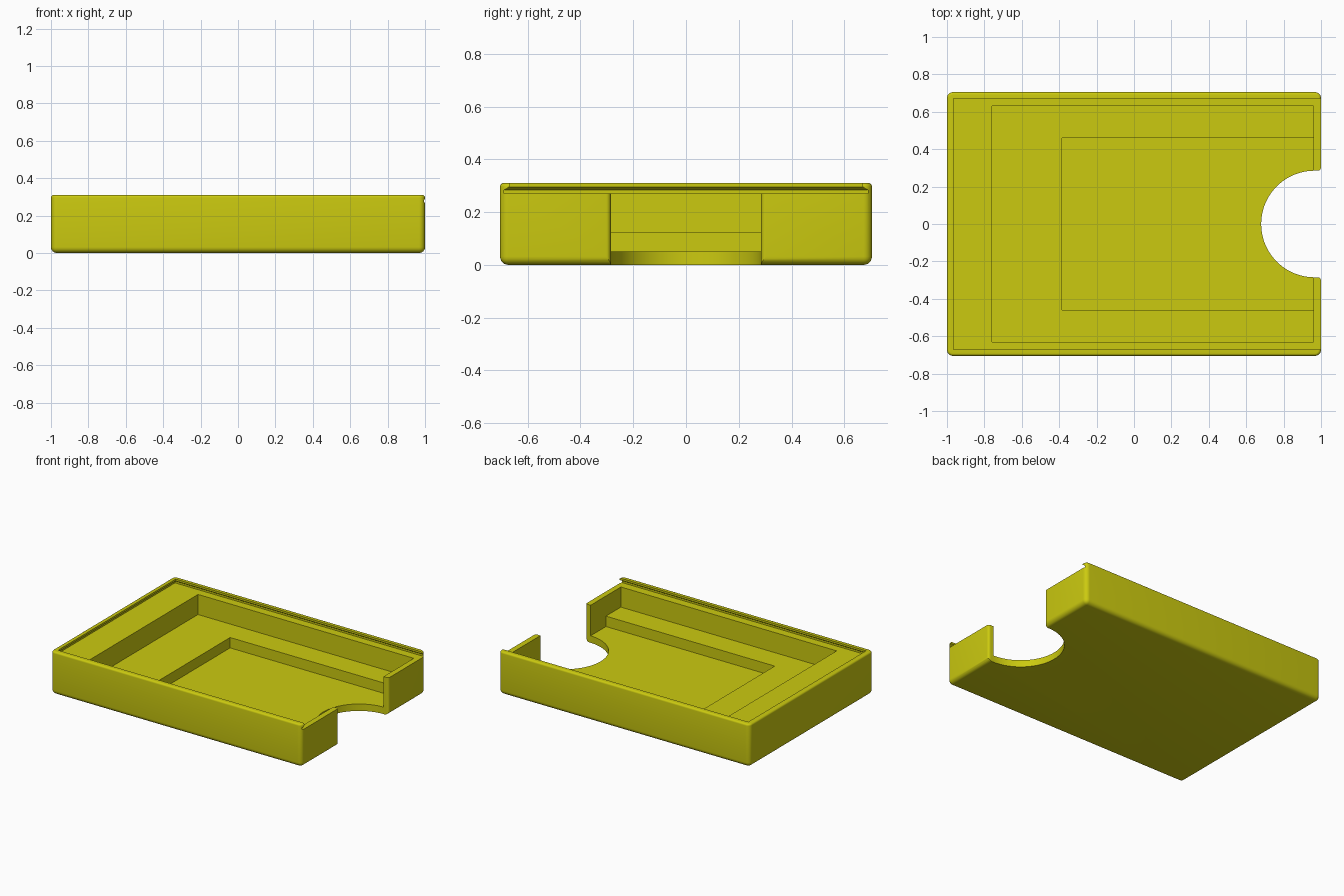
import bpy, bmesh, math
from mathutils import Vector

cube = bpy.data.objects.get("Cube")
if cube:
    bpy.data.objects.remove(cube, do_unlink=True)

LENGTH, HALF_W, HEIGHT = 1.0, 0.705, 0.31
END_WALL = 0.96

yellow = bpy.data.materials.new("yellow plastic")
yellow.use_nodes = True
colour = (0.6, 0.59, 0.005, 1)
yellow.diffuse_color = colour
yellow.node_tree.nodes["Principled BSDF"].inputs["Base Color"].default_value = colour


def add_object(name, bm):
    bmesh.ops.recalc_face_normals(bm, faces=bm.faces)
    mesh = bpy.data.meshes.new(name)
    bm.to_mesh(mesh)
    bm.free()
    mesh.materials.append(yellow)
    obj = bpy.data.objects.new(name, mesh)
    bpy.context.collection.objects.link(obj)
    return obj


def loft(name, layers):
    """Solid through a stack of (outline, z) layers with equal point counts."""
    bm = bmesh.new()
    rings = [[bm.verts.new((x, y, z)) for x, y in outline] for outline, z in layers]
    n = len(rings[0])
    for low, high in zip(rings, rings[1:]):
        for i in range(n):
            j = (i + 1) % n
            bm.faces.new((low[i], low[j], high[j], high[i]))
    bm.faces.new(rings[0][::-1])
    bm.faces.new(rings[-1])
    return add_object(name, bm)


def rect(x0, x1, half_y):
    return [(x0, -half_y), (x1, -half_y), (x1, half_y), (x0, half_y)]


def bevel(bm, test, width):
    edges = [e for e in bm.edges if test(*(v.co for v in e.verts))]
    bmesh.ops.bevel(bm, geom=edges, offset=width, segments=6,
                    profile=0.5, affect='EDGES', clamp_overlap=True)


# Rounded outer block
bm = bmesh.new()
bmesh.ops.create_cube(bm, size=1)
for v in bm.verts:
    v.co = Vector((v.co.x * 2 * LENGTH, v.co.y * 2 * HALF_W, (v.co.z + 0.5) * HEIGHT))
bevel(bm, lambda a, b: abs(a.z - b.z) > 0.1 or max(a.z, b.z) < 0.001, 0.032)
bevel(bm, lambda a, b: min(a.z, b.z) > HEIGHT - 0.001, 0.014)
tray = add_object("tray", bm)

# Undercut slot for a sliding lid, open at the +x end
slot_wide, slot_narrow = rect(-0.985, 1.1, 0.69), rect(-0.965, 1.1, 0.67)
lid_slot = loft("lid_slot_cutter", [(slot_wide, 0.27), (slot_wide, 0.283),
                                    (slot_narrow, 0.296), (slot_narrow, 0.4)])

# Stepped pockets
upper = rect(-0.76, END_WALL, 0.63)
lower = rect(-0.385, END_WALL, 0.46)
upper_pocket = loft("upper_pocket_cutter", [(upper, 0.125), (upper, 0.35)])
lower_pocket = loft("lower_pocket_cutter", [(lower, 0.05), (lower, 0.35)])

# Finger notch: half circle with rounded mouth corners
r, fillet, steps = 0.285, 0.018, 48
notch = [(0.965 - r * math.sin(math.pi * i / steps), r * math.cos(math.pi * i / steps))
         for i in range(steps + 1)]
mouth = [(1 - fillet + fillet * math.sin(a), r + fillet * (1 - math.cos(a)))
         for a in (math.pi / 2 * i / 6 for i in range(7))] + [(1.1, r + fillet)]
notch += [(x, -y) for x, y in mouth] + mouth[::-1]
finger_notch = loft("finger_notch_cutter", [(notch, -0.1), (notch, 0.35)])

# Carve the block
cutters = [lid_slot, upper_pocket, lower_pocket, finger_notch]
for cutter in cutters:
    cutter.hide_render = True
    mod = tray.modifiers.new(cutter.name, 'BOOLEAN')
    mod.operation = 'DIFFERENCE'
    mod.solver = 'EXACT'
    mod.object = cutter
bpy.context.view_layer.update()
carved = bpy.data.meshes.new_from_object(
    tray.evaluated_get(bpy.context.evaluated_depsgraph_get()))
tray.modifiers.clear()
tray.data = carved
for cutter in cutters:
    bpy.data.objects.remove(cutter, do_unlink=True)

# Smooth shading on the rounded edges only
bpy.ops.object.select_all(action='DESELECT')
tray.select_set(True)
bpy.context.view_layer.objects.active = tray
bpy.ops.object.shade_smooth_by_angle(angle=math.radians(30))
